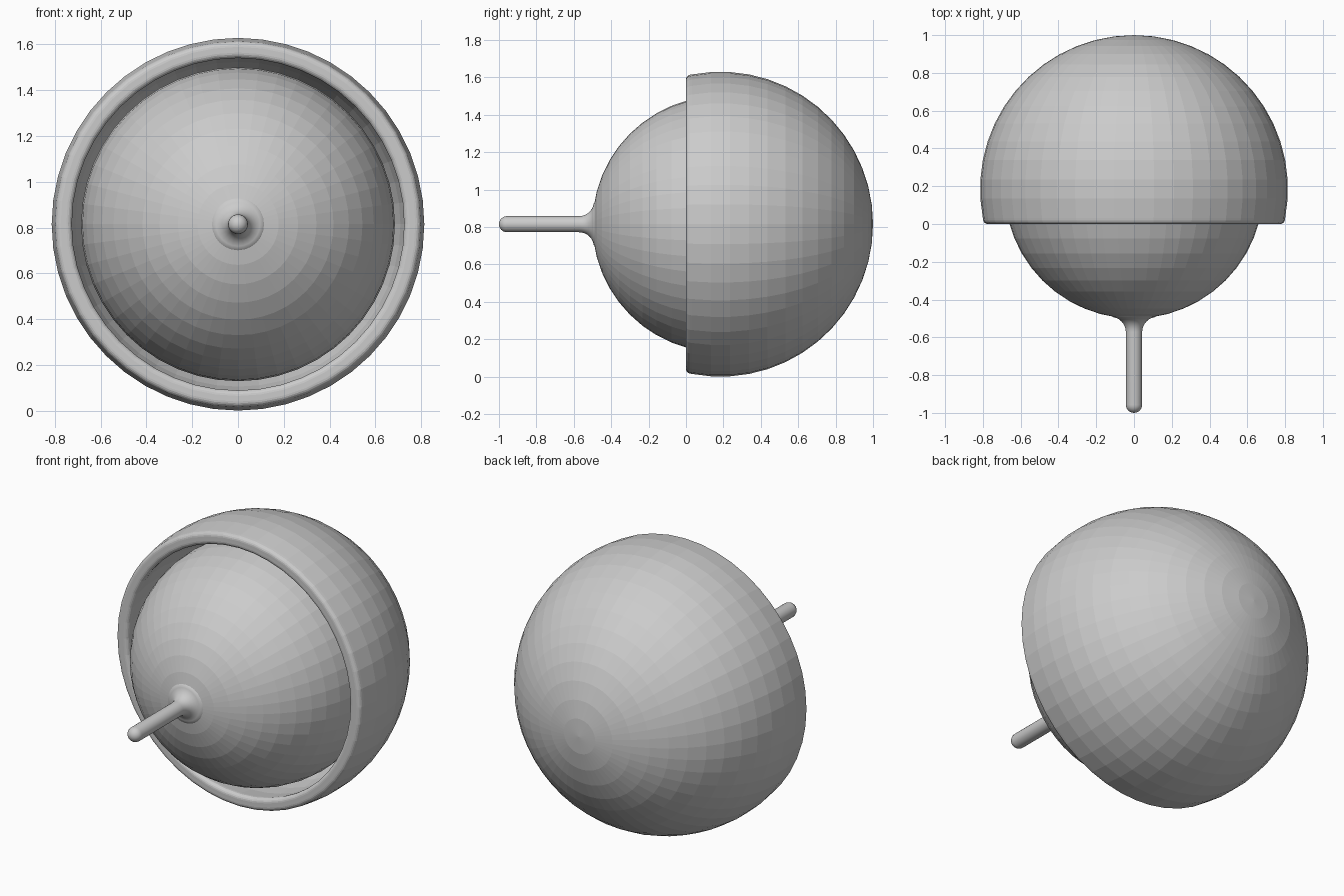
import bpy, bmesh
from math import sin, cos, pi, radians, sqrt

if "Cube" in bpy.data.objects:
    bpy.data.objects.remove(bpy.data.objects["Cube"])

CY, CZ = 0.185, 0.815      # shared centre of ball and shell
R_OUT, R_IN, R_BALL = 0.815, 0.742, 0.685


def lathe(name, profile, segs, smooth=False):
    """Spin (radius, y) points around the front-back axis; radius 0 makes a pole."""
    bm = bmesh.new()
    rings = []
    for r, y in profile:
        if r < 1e-5:
            rings.append([bm.verts.new((0, y, CZ))])
        else:
            rings.append([bm.verts.new((r * cos(2 * pi * i / segs), y, CZ + r * sin(2 * pi * i / segs)))
                          for i in range(segs)])
    for a, b in zip(rings, rings[1:]):
        for i in range(segs):
            j = (i + 1) % segs
            if len(a) == 1:
                bm.faces.new((a[0], b[i], b[j]))
            elif len(b) == 1:
                bm.faces.new((a[i], b[0], a[j]))
            else:
                bm.faces.new((a[i], b[i], b[j], a[j]))
    bmesh.ops.recalc_face_normals(bm, faces=bm.faces)
    for f in bm.faces:
        f.smooth = smooth
    mesh = bpy.data.meshes.new(name)
    bm.to_mesh(mesh)
    bm.free()
    ob = bpy.data.objects.new(name, mesh)
    bpy.context.collection.objects.link(ob)
    return ob


def arc(cr, cy, rad, a0, a1, n):
    """Points on a circle centred at (cr, cy); angle 0 points outward, 90 to the back."""
    pts = []
    for i in range(n + 1):
        a = radians(a0 + (a1 - a0) * i / n)
        pts.append((cr + rad * cos(a), cy + rad * sin(a)))
    return pts


# Hollow cup-shaped shell with a rounded rim at y = 0
b = 0.025
outer = arc(0, CY, R_OUT, 90, -10.8, 14)
outer[0] = (0, CY + R_OUT)
rim_out = arc(sqrt(R_OUT**2 - (CY - b)**2) - b, b, b, -15, -90, 4)
rim_in = arc(sqrt(R_IN**2 - (CY - b)**2) + b, b, b, -90, -165, 4)
inner = arc(0, CY, R_IN, -12, 90, 14)
inner[-1] = (0, CY + R_IN)
lathe("outer_shell", outer + rim_out + rim_in + inner, 48)

# Full ball nested inside the shell
ball = arc(0, CY, R_BALL, -90, 90, 24)
ball[0], ball[-1] = (0, CY - R_BALL), (0, CY + R_BALL)
lathe("inner_ball", ball, 48)

# Thin stem with a domed tip and a flared foot blending into the ball
s = 0.043
tip = arc(0, -1 + s, s, -90, 0, 6)
tip[0] = (0, -1)
flare = arc(s + 0.08, -0.572, 0.08, 180, 98, 7)
lathe("stem", tip + flare + [(0.13, -0.46), (0, -0.44)], 24, smooth=True)
